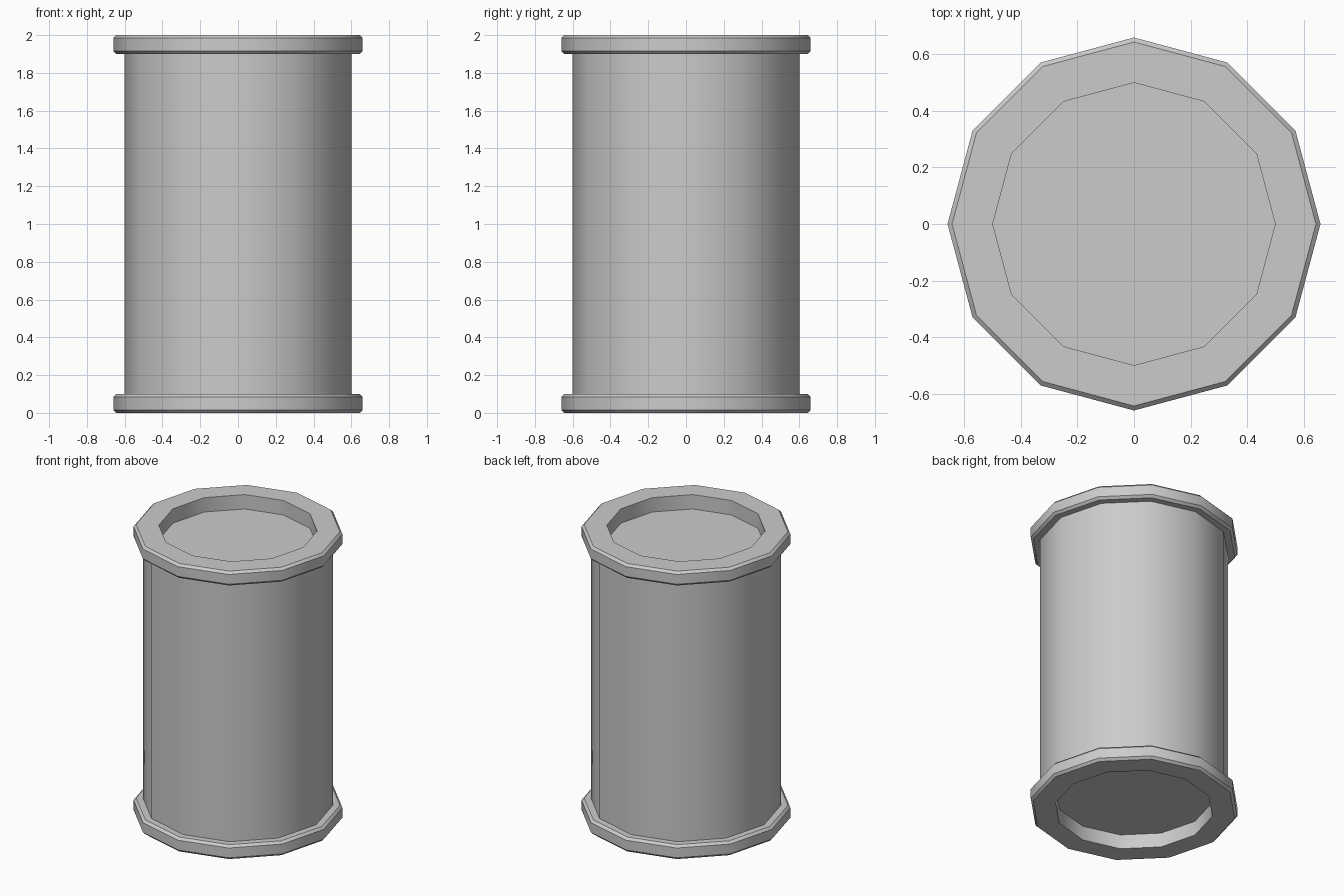
import bpy, bmesh, math

if "Cube" in bpy.data.objects:
    bpy.data.objects.remove(bpy.data.objects["Cube"])

SIDES = 12


def lathe(name, profile):
    """Revolve a (radius, z) profile; radius 0 at an end closes it with one cap."""
    bm = bmesh.new()
    rings = []
    for r, z in profile:
        rings.append([bm.verts.new((r * math.cos(math.tau * i / SIDES),
                                    r * math.sin(math.tau * i / SIDES), z))
                      for i in range(SIDES)])
    for a, b in zip(rings, rings[1:]):
        for i in range(SIDES):
            j = (i + 1) % SIDES
            bm.faces.new((a[i], a[j], b[j], b[i]))
    return finish(name, bm, rings)


def finish(name, bm, rings, cap=None):
    mesh = bpy.data.meshes.new(name)
    bm.to_mesh(mesh)
    bm.free()
    obj = bpy.data.objects.new(name, mesh)
    bpy.context.collection.objects.link(obj)
    bpy.ops.object.select_all(action='DESELECT')
    obj.select_set(True)
    bpy.context.view_layer.objects.active = obj
    bpy.ops.object.shade_smooth_by_angle(angle=math.radians(35))
    return obj


def lathe_capped(name, profile, cap_first):
    """Lathe whose first or last ring is filled as a flat panel."""
    bm = bmesh.new()
    rings = [[bm.verts.new((r * math.cos(math.tau * i / SIDES),
                            r * math.sin(math.tau * i / SIDES), z))
              for i in range(SIDES)] for r, z in profile]
    for a, b in zip(rings, rings[1:]):
        for i in range(SIDES):
            j = (i + 1) % SIDES
            bm.faces.new((a[i], a[j], b[j], b[i]))
    bm.faces.new(rings[0][::-1] if cap_first else rings[-1])
    return finish(name, bm, rings)


# Barrel wall
lathe("barrel_wall", [(0.6, 0.1), (0.6, 1.9)])

# Bevelled rims with recessed end panels
B = 0.016
rim = [(0.5, 0.1), (0.5, 0.0), (0.66 - B, 0.0), (0.66, B),
       (0.66, 0.1 - B), (0.66 - B, 0.1), (0.6, 0.1)]
lathe_capped("bottom_rim", rim, True)
lathe_capped("top_rim", [(r, 2 - z) for r, z in reversed(rim)], False)
